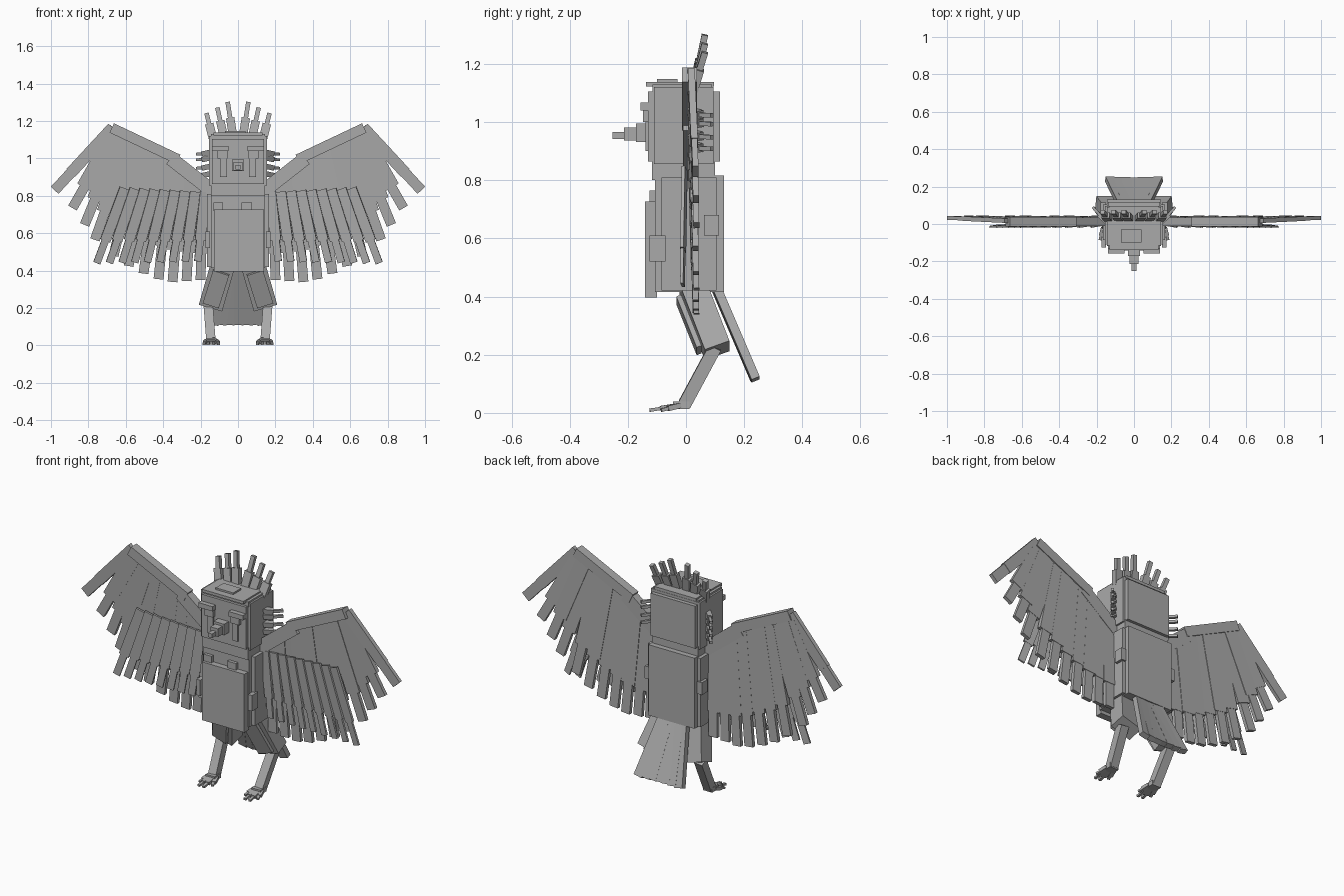
import bpy, bmesh
from mathutils import Vector, Matrix

cube = bpy.data.objects.get("Cube")
if cube:
    bpy.data.objects.remove(cube)

grey = bpy.data.materials.new("plain grey")
grey.use_nodes = True
grey.diffuse_color = (0.4, 0.4, 0.4, 1)
grey.node_tree.nodes["Principled BSDF"].inputs["Base Color"].default_value = (0.4, 0.4, 0.4, 1)


def block(bm, x, y, z):
    """Axis-aligned box from three (low, high) ranges."""
    c = Vector(((x[0] + x[1]) / 2, (y[0] + y[1]) / 2, (z[0] + z[1]) / 2))
    s = Matrix.Diagonal((x[1] - x[0], y[1] - y[0], z[1] - z[0], 1))
    bmesh.ops.create_cube(bm, size=1, matrix=Matrix.Translation(c) @ s)


def bar(bm, a, b, width, depth, roll=0.0):
    """Box running from a to b, its depth facing roughly along y."""
    a, b = Vector(a), Vector(b)
    d = (b - a).normalized()
    side = d.cross(Vector((0, 1, 0))).normalized()
    side = Matrix.Rotation(roll, 3, d) @ side
    rot = Matrix((side, d.cross(side), d)).transposed().to_4x4()
    s = Matrix.Diagonal((width, depth, (b - a).length, 1))
    bmesh.ops.create_cube(bm, size=1, matrix=Matrix.Translation((a + b) / 2) @ rot @ s)


def feather(bm, a, b, width, depth, split, tip, roll=0.0):
    """Wide base and narrower tip."""
    a, b = Vector(a), Vector(b)
    m = a.lerp(b, split)
    bar(bm, a, m, width, depth, roll)
    bar(bm, m, b, width * tip, depth * 0.85, roll)


def finish(bm, name, mirror=False):
    me = bpy.data.meshes.new(name)
    bm.to_mesh(me)
    bm.free()
    me.materials.append(grey)
    ob = bpy.data.objects.new(name, me)
    bpy.context.collection.objects.link(ob)
    if mirror:
        ob.modifiers.new("Mirror", "MIRROR").use_clip = False
    return ob


def blocks(name, ranges, mirror=False):
    bm = bmesh.new()
    for r in ranges:
        block(bm, *r)
    return finish(bm, name, mirror)


# Body, neck and belly
blocks("body", [((-.145, .145), (-.107, .13), (.415, .816)),
                ((-.165, .165), (-.085, .105), (.42, .81))])
blocks("neck", [((-.145, .145), (-.117, .10), (.80, .87))])
blocks("belly_plate", [((-.128, .138), (-.141, -.10), (.396, .727))])
blocks("chest_tabs", [((-.13, -.08), (-.125, -.10), (.72, .765)),
                      ((.02, .075), (-.125, -.10), (.72, .765))])
blocks("side_tufts", [((.15, .18), (.062, .114), (.61, .68)),
                      ((.15, .175), (-.125, -.07), (.52, .61))], True)

# Head
blocks("head", [((-.14, .14), (-.13, .117), (.864, 1.105)),
                ((-.155, .155), (-.11, .095), (.855, 1.12))])
blocks("head_cap", [((-.13, .13), (-.138, .097), (1.122, 1.138)),
                    ((-.145, .145), (-.115, .09), (1.10, 1.13)),
                    ((-.07, .04), (-.10, -.03), (1.13, 1.148))])
blocks("brows", [((.05, .14), (-.157, -.125), (1.04, 1.067)),
                 ((.055, .11), (-.148, -.125), (1.0, 1.05)),
                 ((.06, .095), (-.14, -.125), (.90, 1.01))], True)
blocks("beak", [((-.033, .033), (-.172, -.125), (.932, .995)),
                ((-.023, .023), (-.214, -.165), (.936, .982)),
                ((-.013, .013), (-.252, -.21), (.942, .965))])

# Crest spikes
bm = bmesh.new()
for x0, x1, z1 in ((.025, .055, 1.30), (.075, .11, 1.27), (.135, .168, 1.24)):
    a, b = (x0, .025, 1.11), (x1, .065, z1)
    bar(bm, a, Vector(a).lerp(Vector(b), .55), .045, .03)
    bar(bm, Vector(a).lerp(Vector(b), .5), b, .024, .022)
finish(bm, "crest_spikes", True)

# Cheek spikes
bm = bmesh.new()
for z in (1.025, .995, .95, .91):
    bar(bm, (.14, .01, z + .01), (.185, .05, z), .028, .028)
    bar(bm, (.18, .045, z), (.22, .09, z - .002), .015, .015)
finish(bm, "cheek_spikes", True)

# Wing arms
bm = bmesh.new()
bar(bm, (.13, .012, .82), (.36, .012, 1.0), .075, .045)
bar(bm, (.32, .012, .995), (.675, .012, 1.163), .055, .05)
finish(bm, "wing_arms", True)

# Flight feathers, from wing tip inward
flight = [((.67, 1.165), (.98, .83)), ((.66, 1.13), (.885, .735)),
          ((.625, 1.12), (.82, .645)), ((.58, 1.09), (.765, .565)),
          ((.53, 1.07), (.665, .48)), ((.475, 1.05), (.585, .425)),
          ((.42, 1.02), (.505, .385)), ((.36, .99), (.425, .355)),
          ((.30, .95), (.35, .34)), ((.245, .90), (.275, .345)),
          ((.19, .86), (.20, .35))]
bm = bmesh.new()
for i, (a, b) in enumerate(flight):
    dy = .0012 * (i % 3)
    w = .062 if i == 0 else .085
    feather(bm, (a[0], .018 + dy, a[1]), (b[0], .033 + dy, b[1]), w, .024, .72, .62 if i else .9)
finish(bm, "flight_feathers", True)

# Overlapping front feathers
bm = bmesh.new()
n = 9
for i in range(n):
    t = i / (n - 1)
    a = (.175 + .43 * t, -.005, .82 + .02 * t)
    b = (.215 + .54 * t, -.012, .45 - .01 * t)
    feather(bm, a, b, .056, .012, .7, .7, .16)
finish(bm, "covert_feathers", True)

# Tail fan
bm = bmesh.new()
for i in range(-3, 4):
    dy = .0015 * abs(i)
    bar(bm, (.021 * i, .10 + dy, .43), (.043 * i, .235 + dy, .115), .05, .03)
finish(bm, "tail_feathers")

# Legs and feet
bm = bmesh.new()
bar(bm, (.078, .02, .44), (.143, .107, .215), .13, .09)
finish(bm, "thighs", True)
bm = bmesh.new()
bar(bm, (.09, -.025, .39), (.145, .045, .215), .09, .018)
finish(bm, "thigh_plates", True)
bm = bmesh.new()
bar(bm, (.16, .10, .225), (.145, -.005, .03), .05, .045)
finish(bm, "shins", True)
bm = bmesh.new()
block(bm, (.115, .172), (-.045, .012), (.014, .04))
for x0, x1, y in ((.12, .103, -.085), (.135, .13, -.125), (.152, .16, -.125), (.165, .182, -.085)):
    a, b = Vector((x0, -.02, .026)), Vector((x1, y, .009))
    for s, e, w in ((0, .65, .024), (.6, 1, .015)):
        p, q = a.lerp(b, s), a.lerp(b, e)
        d = (q - p).normalized()
        rot = d.to_track_quat('Y', 'Z').to_matrix().to_4x4()
        bmesh.ops.create_cube(bm, size=1, matrix=Matrix.Translation((p + q) / 2) @ rot
                              @ Matrix.Diagonal((w, (q - p).length, w * .75, 1)))
finish(bm, "feet", True)
